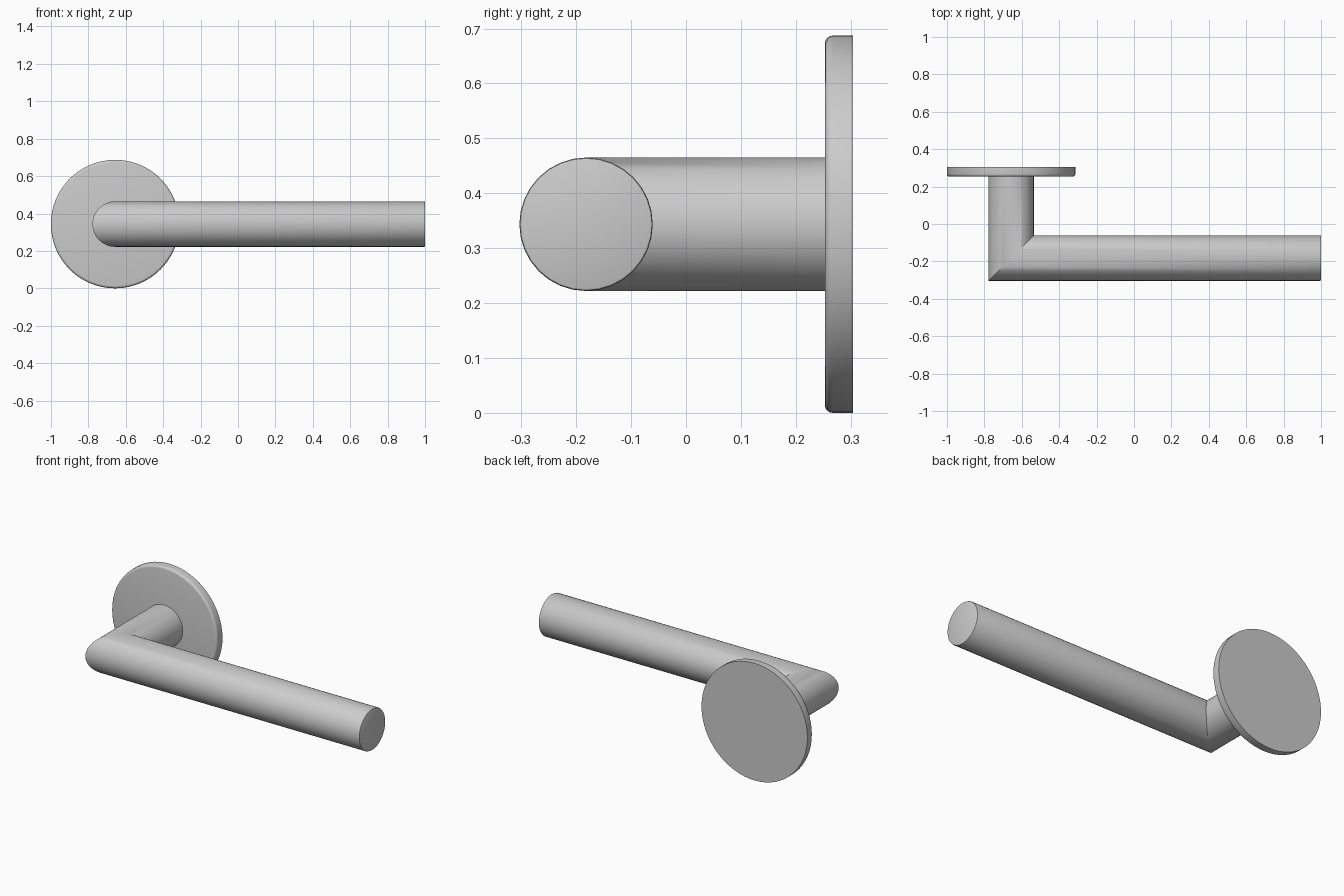
import bpy, bmesh, math

if "Cube" in bpy.data.objects:
    bpy.data.objects.remove(bpy.data.objects["Cube"])

CX, CY, CZ = -0.657, -0.182, 0.3435   # corner where neck and lever axes meet
R = 0.1215                            # bar radius

metal = bpy.data.materials.new("satin_metal")
metal.diffuse_color = (0.6, 0.6, 0.6, 1)
metal.use_nodes = True
metal.node_tree.nodes["Principled BSDF"].inputs["Base Color"].default_value = metal.diffuse_color


def ring_object(name, rings):
    """Skin a list of equal-length point rings and cap both ends."""
    bm = bmesh.new()
    loops = [[bm.verts.new(p) for p in ring] for ring in rings]
    n = len(loops[0])
    for a, b in zip(loops, loops[1:]):
        for i in range(n):
            j = (i + 1) % n
            bm.faces.new((a[i], a[j], b[j], b[i]))
    bm.faces.new(loops[0])
    bm.faces.new(loops[-1])
    bmesh.ops.recalc_face_normals(bm, faces=bm.faces)
    mesh = bpy.data.meshes.new(name)
    bm.to_mesh(mesh)
    bm.free()
    obj = bpy.data.objects.new(name, mesh)
    mesh.materials.append(metal)
    bpy.context.collection.objects.link(obj)
    bpy.context.view_layer.objects.active = obj
    obj.select_set(True)
    bpy.ops.object.shade_smooth_by_angle(angle=math.radians(30))
    obj.select_set(False)


def circle(n):
    return [(math.cos(2 * math.pi * i / n), math.sin(2 * math.pi * i / n)) for i in range(n)]


# Lever: neck out of the rose, mitred corner, long grip with a fine end chamfer
c = circle(32)
neck = [(CX + R * u, 0.256, CZ + R * v) for u, v in c]
mitre = [(CX + R * u, CY + R * u, CZ + R * v) for u, v in c]
grip = [[(x, CY + r * u, CZ + r * v) for u, v in c]
        for x, r in ((0.995, R), (0.9985, R - 0.0015), (1.0, R - 0.005))]
ring_object("lever_handle", [neck, mitre] + grip)

# Rose plate: flat back, rounded front rim
RR, B = 0.3435, 0.014
profile = [(0.304, RR)]
for k in range(5):
    t = k / 4 * math.pi / 2
    profile.append((0.253 + B - B * math.sin(t), RR - B + B * math.cos(t)))
ring_object("rose_plate", [[(CX + r * u, y, CZ + r * v) for u, v in circle(64)]
                           for y, r in profile])
